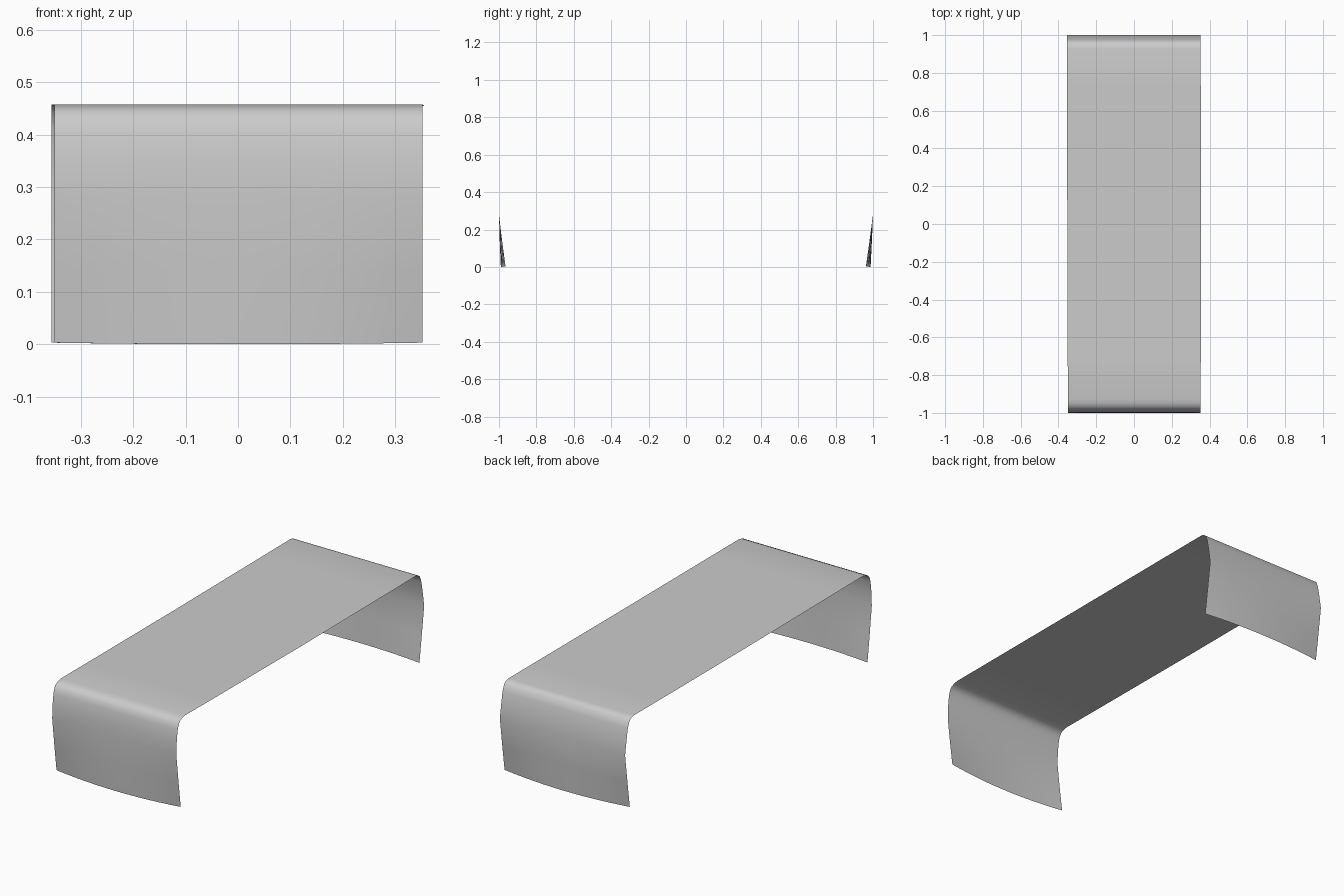
import bpy, bmesh

if "Cube" in bpy.data.objects:
    bpy.data.objects.remove(bpy.data.objects["Cube"])

# Bent sheet profile (y, z), front foot to back foot
profile = [(-0.99, 0.0), (-0.996, 0.14), (-1.0, 0.28), (-0.997, 0.35), (-0.99, 0.405),
           (-0.982, 0.43), (-0.969, 0.446), (-0.952, 0.453), (-0.93, 0.458),
           (-0.72, 0.457), (0.0, 0.455), (0.72, 0.457),
           (0.93, 0.458), (0.95, 0.454), (0.965, 0.443), (0.978, 0.41),
           (0.989, 0.35), (1.0, 0.28), (0.994, 0.14), (0.987, 0.0)]
COLS = 12
BEND_Z = 0.28   # below this height the legs bow outward at mid width


def sheet_point(u, y, z):
    """u runs -1..1 across the width."""
    left = -0.353 - 0.003 * y
    right = 0.355 - 0.003 * y * y
    x = left + (right - left) * (u + 1) / 2
    k = max(0.0, 1 - z / BEND_Z)
    y -= (1 if y > 0 else -1) * 0.025 * k * u * u   # corners tuck inward
    return x, y, z + 0.003 * k * u * u


bm = bmesh.new()
rows = [[bm.verts.new(sheet_point(2 * i / COLS - 1, y, z)) for i in range(COLS + 1)]
        for y, z in profile]
for a, b in zip(rows, rows[1:]):
    for i in range(COLS):
        bm.faces.new((a[i], a[i + 1], b[i + 1], b[i])).smooth = True
mesh = bpy.data.meshes.new("bent_sheet_table")
bm.to_mesh(mesh)
bm.free()

table = bpy.data.objects.new("bent_sheet_table", mesh)
bpy.context.collection.objects.link(table)
